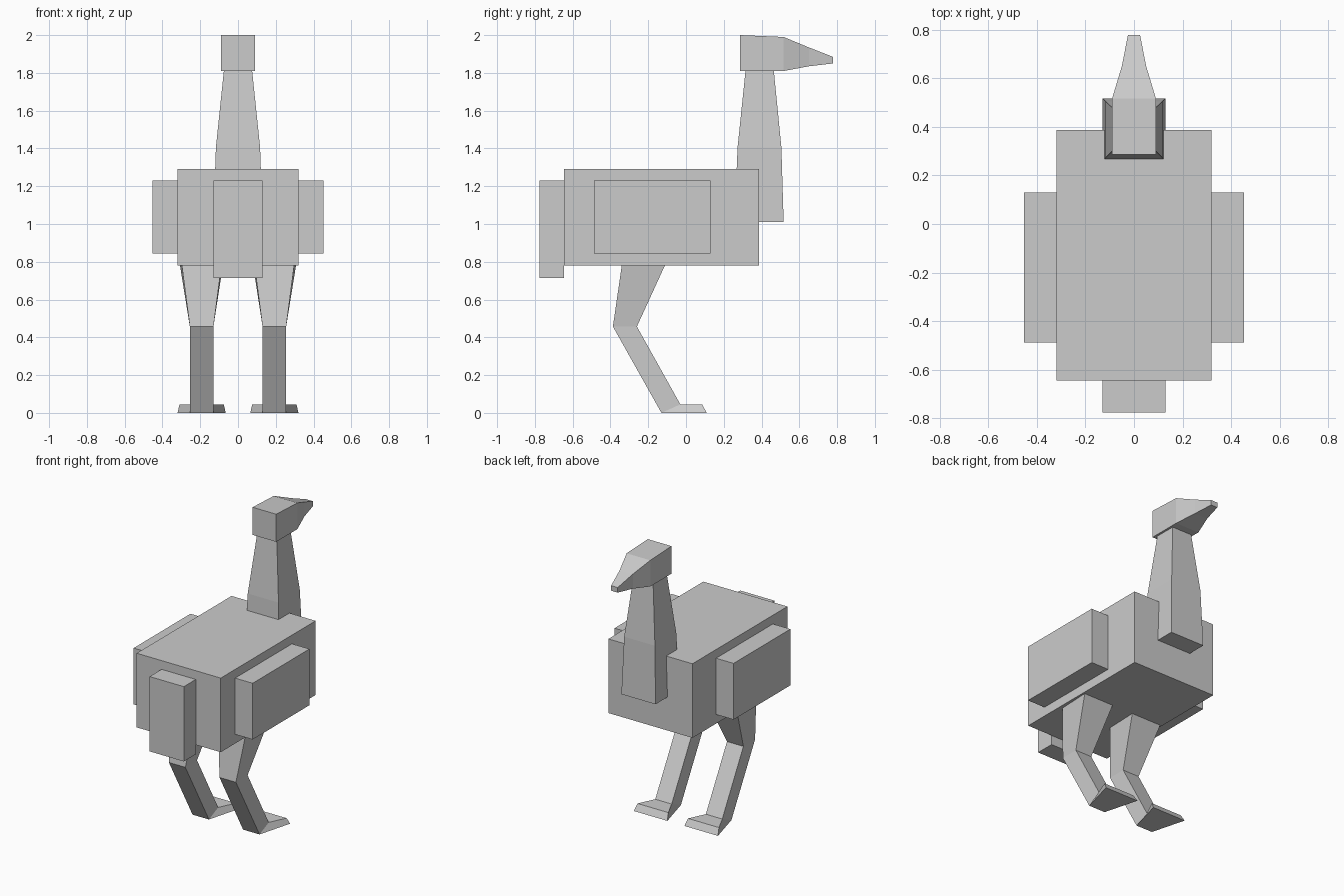
import bpy, bmesh

if "Cube" in bpy.data.objects:
    bpy.data.objects.remove(bpy.data.objects["Cube"])


def loft(name, rings):
    """Skin a list of four-point rings and cap both ends."""
    bm = bmesh.new()
    loops = [[bm.verts.new(p) for p in ring] for ring in rings]
    for a, b in zip(loops, loops[1:]):
        for i in range(4):
            j = (i + 1) % 4
            bm.faces.new((a[i], a[j], b[j], b[i]))
    bm.faces.new(loops[0])
    bm.faces.new(loops[-1])
    bmesh.ops.recalc_face_normals(bm, faces=bm.faces)
    mesh = bpy.data.meshes.new(name)
    bm.to_mesh(mesh)
    bm.free()
    obj = bpy.data.objects.new(name, mesh)
    bpy.context.collection.objects.link(obj)
    return obj


def flat(x0, x1, y0, y1, z):
    """Horizontal ring."""
    return [(x0, y0, z), (x1, y0, z), (x1, y1, z), (x0, y1, z)]


def upright(w, y, z0, z1):
    """Ring facing along y, centred on x = 0."""
    return [(-w, y, z0), (w, y, z0), (w, y, z1), (-w, y, z1)]


def box(name, x0, x1, y0, y1, z0, z1):
    return loft(name, [flat(x0, x1, y0, y1, z0), flat(x0, x1, y0, y1, z1)])


# Torso and tail
box("body", -0.32, 0.32, -0.645, 0.387, 0.78, 1.29)
box("tail", -0.13, 0.13, -0.775, -0.645, 0.715, 1.23)

# Neck narrowing towards the head
loft("neck", [flat(-0.13, 0.13, 0.257, 0.517, 1.01),
              flat(-0.117, 0.117, 0.273, 0.505, 1.405),
              flat(-0.075, 0.075, 0.315, 0.465, 1.81)])

# Head tapering into the beak
loft("head", [upright(0.09, 0.287, 1.81, 2.0),
              upright(0.09, 0.517, 1.81, 1.99),
              upright(0.05, 0.65, 1.835, 1.935),
              upright(0.025, 0.778, 1.85, 1.885)])

for side, s in (("left", -1), ("right", 1)):
    # Folded wing
    box(side + "_wing", s * 0.32, s * 0.453, -0.488, 0.13, 0.843, 1.23)

    # Leg: hip, knee, ankle, toes
    rings = [
        [(0.088, -0.34, 0.78), (0.297, -0.34, 0.78), (0.307, -0.112, 0.78), (0.08, -0.112, 0.78)],
        flat(0.13, 0.255, -0.387, -0.26, 0.457),
        [(0.13, -0.13, 0), (0.255, -0.13, 0), (0.255, -0.03, 0.045), (0.13, -0.03, 0.045)],
        [(0.065, 0.11, 0), (0.32, 0.11, 0), (0.31, 0.085, 0.045), (0.075, 0.085, 0.045)],
    ]
    loft(side + "_leg", [[(s * x, y, z) for x, y, z in r] for r in rings])
